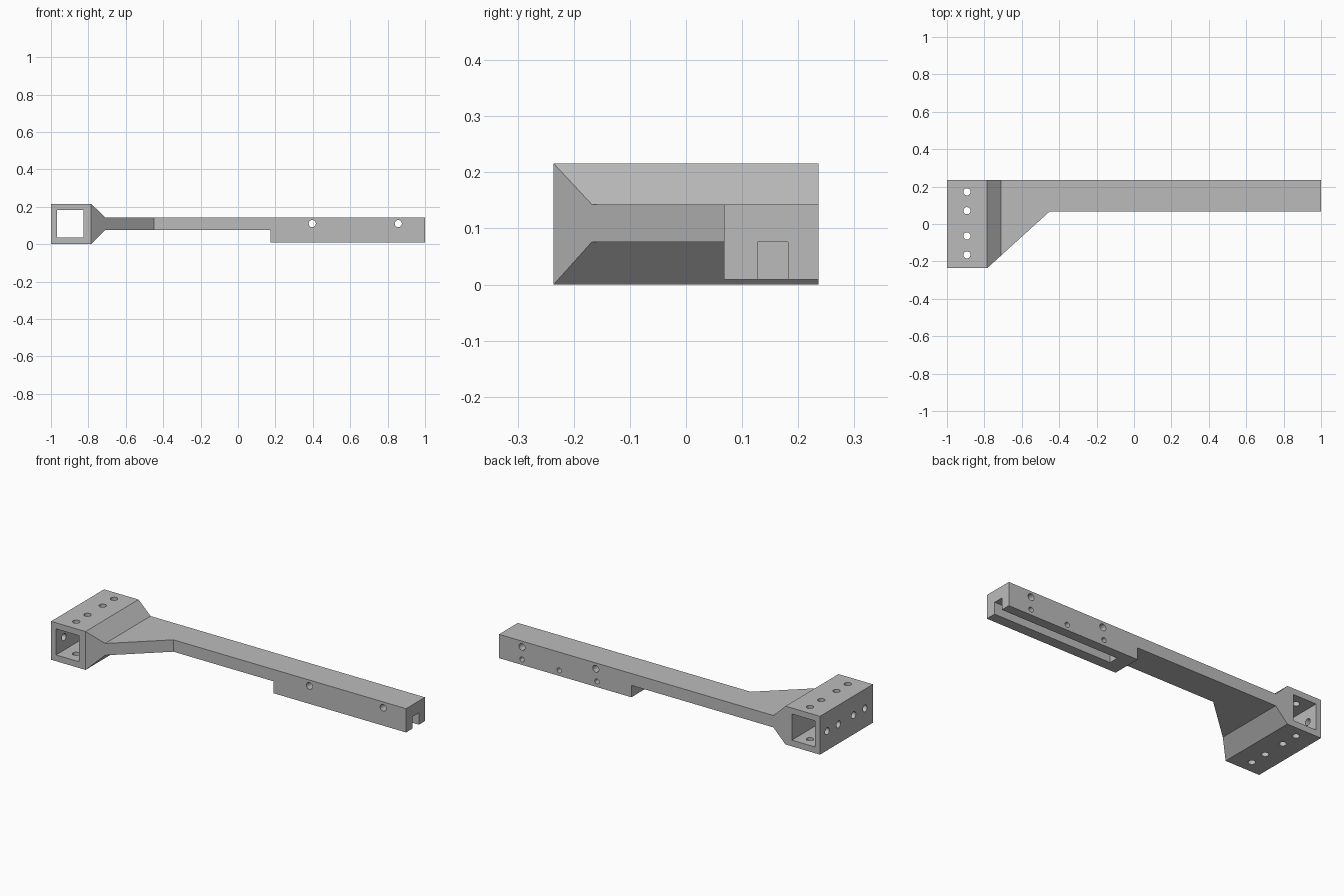
import bpy, bmesh, math
from mathutils import Matrix, Vector

cube = bpy.data.objects.get("Cube")
if cube:
    bpy.data.objects.remove(cube, do_unlink=True)

grey = bpy.data.materials.new("plain grey")
grey.use_nodes = True
colour = (0.5, 0.5, 0.5, 1)
grey.diffuse_color = colour
grey.node_tree.nodes["Principled BSDF"].inputs["Base Color"].default_value = colour

HALF = 0.236        # half depth of the bracket
RAIL_FRONT = 0.068  # front face of the arm and rail


def add_object(name, bm):
    bmesh.ops.recalc_face_normals(bm, faces=bm.faces)
    mesh = bpy.data.meshes.new(name)
    bm.to_mesh(mesh)
    bm.free()
    mesh.materials.append(grey)
    obj = bpy.data.objects.new(name, mesh)
    bpy.context.collection.objects.link(obj)
    return obj


def prism(name, points, sweep):
    """Extrude a flat outline along a vector."""
    bm = bmesh.new()
    face = bm.faces.new([bm.verts.new(p) for p in points])
    out = bmesh.ops.extrude_face_region(bm, geom=[face])
    moved = [v for v in out["geom"] if isinstance(v, bmesh.types.BMVert)]
    bmesh.ops.translate(bm, verts=moved, vec=sweep)
    return add_object(name, bm)


def box(name, low, high):
    (x0, y0, z0), (x1, y1, z1) = low, high
    base = [(x0, y0, z0), (x1, y0, z0), (x1, y1, z0), (x0, y1, z0)]
    return prism(name, base, (0, 0, z1 - z0))


def drill(name, start, end, radius):
    """Cylinder between two points."""
    a, b = Vector(start), Vector(end)
    turn = (b - a).to_track_quat('Z', 'Y').to_matrix().to_4x4()
    bm = bmesh.new()
    bmesh.ops.create_cone(bm, cap_ends=True, segments=32, radius1=radius,
                          radius2=radius, depth=(b - a).length,
                          matrix=Matrix.Translation((a + b) / 2) @ turn)
    return add_object(name, bm)


def combine(target, tool, operation='DIFFERENCE'):
    mod = target.modifiers.new(tool.name, 'BOOLEAN')
    mod.operation = operation
    mod.solver = 'EXACT'
    mod.object = tool
    bpy.context.view_layer.objects.active = target
    bpy.ops.object.modifier_apply(modifier=mod.name)
    bpy.data.objects.remove(tool, do_unlink=True)


# Side profile: square socket, taper, thin arm and deeper rail
profile = [(-1, 0), (-0.785, 0), (-0.71, 0.076), (0.175, 0.076), (0.175, 0.009),
           (1, 0.009), (1, 0.143), (-0.71, 0.143), (-0.785, 0.216), (-1, 0.216)]
bracket = prism("bracket_arm", [(x, -0.5, z) for x, z in profile], (0, 0.5 + HALF, 0))

# Plan outline: wide socket with a diagonal gusset into the arm
plan = [(-1.2, -HALF), (-0.785, -HALF), (-0.45, RAIL_FRONT), (1.2, RAIL_FRONT),
        (1.2, 0.5), (-1.2, 0.5)]
combine(bracket, prism("plan_cutter", [(x, y, -0.2) for x, y in plan], (0, 0, 0.7)),
        'INTERSECT')

# Square opening through the socket, and the slot under the rail
combine(bracket, box("socket_cutter", (-0.969, -0.4, 0.035), (-0.825, 0.4, 0.182)))
combine(bracket, box("slot_cutter", (0.26, 0.127, -0.1), (1.1, 0.182, 0.076)))

# Socket bolt holes: vertical ones go right through, side ones only the outer wall
for y in (0.172, 0.071, -0.064, -0.165):
    combine(bracket, drill("vertical_drill", (-0.893, y, -0.1), (-0.893, y, 0.4), 0.019))
    combine(bracket, drill("side_drill", (-1.1, y, 0.108), (-0.9, y, 0.108), 0.019))

# Rail cross holes above the slot, and smaller set-screw holes into the slot
for x in (0.397, 0.857):
    combine(bracket, drill("cross_drill", (x, -0.1, 0.11), (x, 0.4, 0.11), 0.019))
for x in (0.39, 0.625, 0.857):
    combine(bracket, drill("screw_drill", (x, 0.155, 0.04), (x, 0.4, 0.04), 0.014))

bpy.ops.object.select_all(action='DESELECT')
bracket.select_set(True)
bpy.context.view_layer.objects.active = bracket
bpy.ops.object.shade_smooth_by_angle(angle=math.radians(30))
